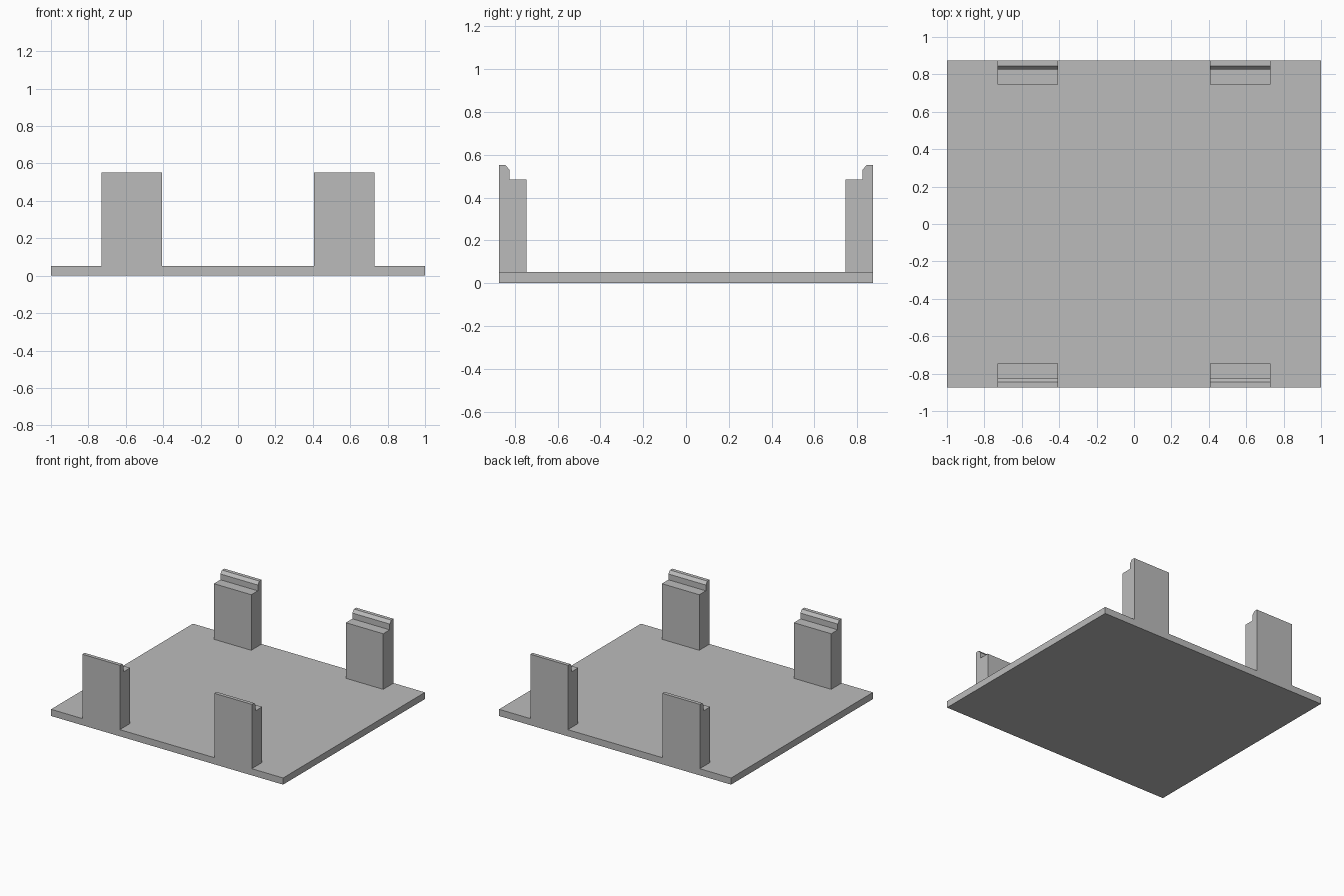
import bpy
import bmesh

cube = bpy.data.objects.get("Cube")
if cube:
    bpy.data.objects.remove(cube, do_unlink=True)

grey = bpy.data.materials.new("light_grey")
grey.use_nodes = True
colour = (0.5, 0.5, 0.5, 1)
grey.diffuse_color = colour
grey.node_tree.nodes["Principled BSDF"].inputs["Base Color"].default_value = colour


def extrude_profile(name, profile, x0, x1):
    """Extrude a closed (y, z) profile from x0 to x1."""
    bm = bmesh.new()
    face = bm.faces.new([bm.verts.new((x0, y, z)) for y, z in profile])
    result = bmesh.ops.extrude_face_region(bm, geom=[face])
    verts = [g for g in result["geom"] if isinstance(g, bmesh.types.BMVert)]
    bmesh.ops.translate(bm, verts=verts, vec=(x1 - x0, 0, 0))
    bmesh.ops.recalc_face_normals(bm, faces=bm.faces)
    mesh = bpy.data.meshes.new(name)
    bm.to_mesh(mesh)
    bm.free()
    mesh.materials.append(grey)
    obj = bpy.data.objects.new(name, mesh)
    bpy.context.collection.objects.link(obj)
    return obj


HALF_DEPTH = 0.873
PLATE_TOP = 0.052

# Flat base plate
extrude_profile("base_plate", [(-HALF_DEPTH, 0), (HALF_DEPTH, 0),
                               (HALF_DEPTH, PLATE_TOP), (-HALF_DEPTH, PLATE_TOP)], -1, 1)

# Four corner posts: inner shelf, raised outer lip with a chamfered inner edge
post = [(HALF_DEPTH, PLATE_TOP), (HALF_DEPTH, 0.553), (0.845, 0.553),
        (0.825, 0.53), (0.825, 0.485), (0.745, 0.485), (0.745, PLATE_TOP)]
for end, sy in (("front", -1), ("back", 1)):
    for side, sx in (("right", -1), ("left", 1)):
        extrude_profile(f"{end}_{side}_post", [(sy * y, z) for y, z in post],
                        sx * 0.407, sx * 0.73)
